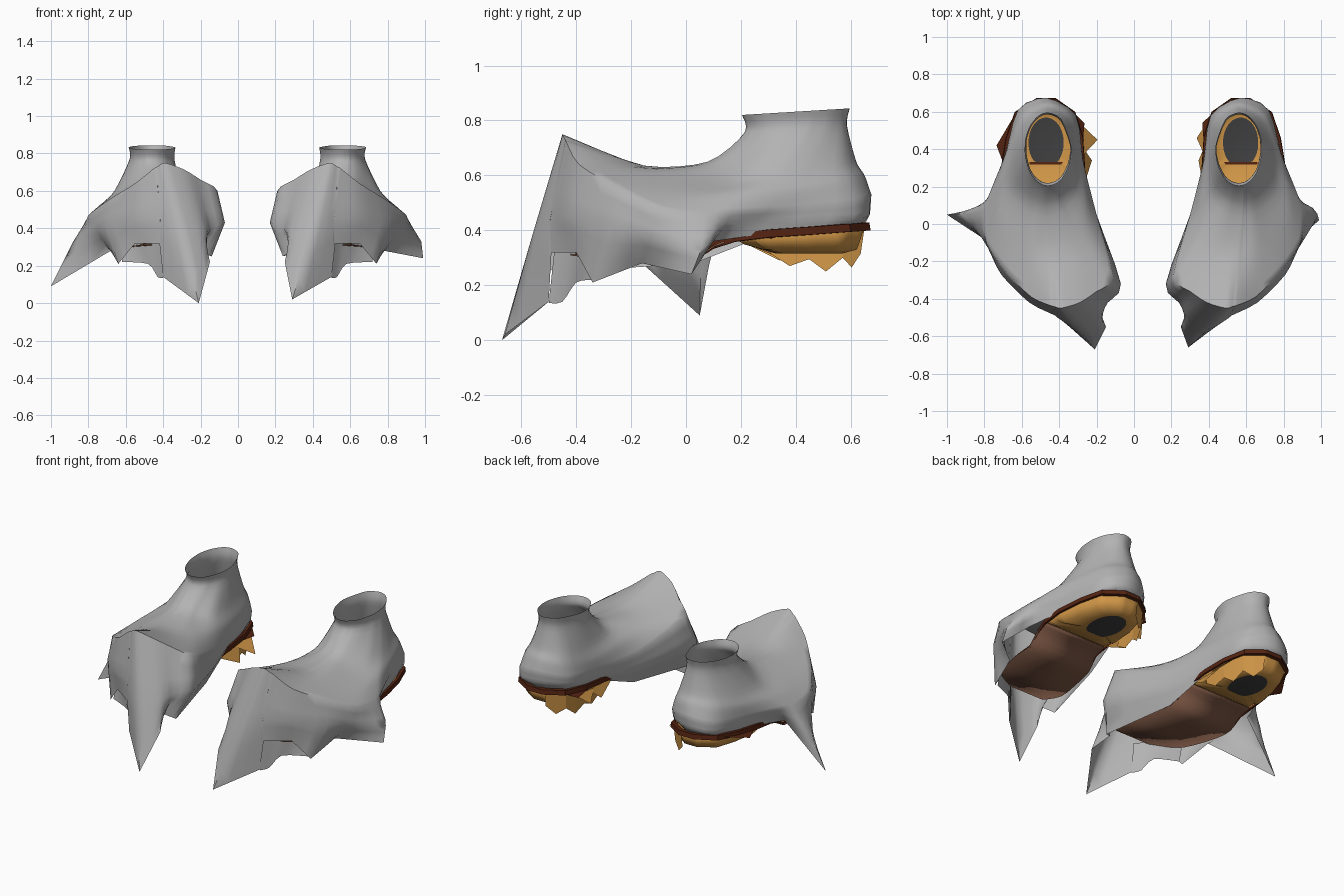
import bpy, bmesh, math
from mathutils import Vector

cube = bpy.data.objects.get("Cube")
if cube:
    bpy.data.objects.remove(cube, do_unlink=True)


def material(name, rgb):
    mat = bpy.data.materials.new(name)
    mat.use_nodes = True
    mat.diffuse_color = (*rgb, 1)
    mat.node_tree.nodes["Principled BSDF"].inputs["Base Color"].default_value = (*rgb, 1)
    return mat


GREY = material("worn grey", (.45, .45, .45))
OCHRE = material("ochre lining", (.63, .305, .063))
MAROON = material("dark maroon", (.088, .017, .006))
BROWN = material("sole brown", (.21, .098, .06))
BLACK = material("heel black", (.05, .05, .05))

# Upper cross-sections, each running toe -> outer side -> heel -> inner side
ANGLES = (0, 12, 18, 35, 55, 80, 100, 110, 130, 155, 180, 215, 265, 295, 320, 332, 345)
FLARE = [(-.45, .09, .65), (-.48, .08, .65), (-.49, .085, .65), (-.53, .1, .645), (-.58, .13, .62),
         (-.65, .2, .59), (-.66, .3, .6), (-.655, .36, .605), (-.63, .45, .62), (-.57, .57, .64),
         (-.46, .62, .65), (-.35, .56, .64), (-.31, .38, .62), (-.31, .2, .62), (-.37, .13, .635),
         (-.39, .115, .645), (-.41, .1, .65)]
INSTEP = [(-.42, -.15, .635), (-.46, -.15, .635), (-.48, -.145, .63), (-.55, -.13, .62), (-.65, -.06, .57),
          (-.73, .05, .53), (-.73, .17, .53), (-.72, .24, .535), (-.67, .42, .55), (-.6, .59, .58),
          (-.46, .65, .6), (-.33, .58, .57), (-.28, .36, .54), (-.25, .1, .56), (-.26, -.07, .6),
          (-.31, -.11, .62), (-.36, -.14, .63)]
CROWN = [(-.39, -.45, .75), (-.43, -.44, .73), (-.45, -.435, .72), (-.55, -.39, .64), (-.68, -.26, .56),
         (-.79, -.1, .48), (-.8, .07, .46), (-.77, .17, .47), (-.69, .37, .48), (-.62, .61, .5),
         (-.47, .675, .53), (-.31, .58, .5), (-.27, .33, .48), (-.2, .05, .48), (-.11, -.28, .6),
         (-.2, -.36, .66), (-.29, -.42, .715)]
SIDE = [(-.3, -.56, .38), (-.41, -.5, .42), (-.42, -.49, .45), (-.56, -.42, .45), (-.71, -.27, .42),
        (-.78, -.13, .37), (-.88, .055, .33), (-.77, .14, .41), (-.7, .3, .43), (-.62, .61, .44),
        (-.47, .67, .46), (-.31, .57, .45), (-.27, .31, .42), (-.2, .05, .38), (-.07, -.32, .43),
        (-.14, -.42, .41), (-.19, -.5, .4)]
HEM = [(-.21, -.67, 0), (-.4, -.5, .14), (-.42, -.49, .32), (-.55, -.4, .32), (-.64, -.34, .21),
       (-.68, -.16, .28), (-1, .05, .09), (-.75, .1, .36), (-.7, .27, .385), (-.62, .59, .41),
       (-.47, .65, .42), (-.32, .55, .41), (-.28, .3, .385), (-.24, .03, .28), (-.14, -.41, .25),
       (-.2, -.45, .28), (-.15, -.55, .22)]

# Sole stations: y, outer x, inner x, z
SOLE = [(-.42, -.5, -.22, .315), (-.3, -.62, -.18, .3), (-.1, -.68, -.22, .29), (.02, -.69, -.25, .29),
        (.1, -.7, -.265, .345), (.18, -.7, -.27, .37), (.3, -.7, -.27, .385), (.45, -.675, -.28, .395),
        (.58, -.63, -.32, .405), (.65, -.52, -.42, .41)]


def spline(a, b, c, d, t):
    m, n = (c - a) * .4, (d - b) * .4
    return (b * (2*t**3 - 3*t*t + 1) + m * (t**3 - 2*t*t + t)
            + c * (3*t*t - 2*t**3) + n * (t**3 - t*t))


def densify(pts, steps, closed, smooth=True):
    pts = [Vector(p) for p in pts]
    n, out = len(pts), []
    pick = (lambda i: pts[i % n]) if closed else (lambda i: pts[max(0, min(n - 1, i))])
    for i in range(n if closed else n - 1):
        for s in range(steps):
            t = s / steps
            out.append(spline(pick(i-1), pick(i), pick(i+1), pick(i+2), t) if smooth
                       else pick(i).lerp(pick(i+1), t))
    return out if closed else out + [pts[-1]]


def build(name, verts, faces, mats, flip, smooth=False, rule=None, thick=0):
    """Mesh from points given for the right foot; flip makes the left one."""
    me = bpy.data.meshes.new(name)
    me.from_pydata([(.1 - v[0], v[1], v[2]) if flip else tuple(v) for v in verts], [], faces)
    for m in mats:
        me.materials.append(m)
    bm = bmesh.new()
    bm.from_mesh(me)
    bmesh.ops.recalc_face_normals(bm, faces=bm.faces)
    bm.to_mesh(me)
    bm.free()
    if rule:
        for p in me.polygons:
            p.material_index = rule(p)
    ob = bpy.data.objects.new(name, me)
    bpy.context.collection.objects.link(ob)
    if thick:
        ob.modifiers.new("thickness", 'SOLIDIFY').thickness = thick
    if smooth:
        bpy.ops.object.select_all(action='DESELECT')
        ob.select_set(True)
        bpy.context.view_layer.objects.active = ob
        bpy.ops.object.shade_smooth_by_angle(angle=math.radians(60))


def strips(rings, closed=True):
    """Stack rings of equal length into vertices and quads."""
    n = len(rings[0])
    verts = [p for r in rings for p in r]
    faces = [(k*n + i, k*n + (i+1) % n, (k+1)*n + (i+1) % n, (k+1)*n + i)
             for k in range(len(rings) - 1) for i in range(n if closed else n - 1)]
    return verts, faces


def ankle_ring(rx, ry, z):
    return [(-.46 - rx * math.sin(math.radians(a)), .4 - ry * math.cos(math.radians(a)),
             z - .012 * math.cos(math.radians(a))) for a in ANGLES]


def sole_loop(stations):
    return ([Vector((xo, y, z)) for y, xo, xi, z in stations]
            + [Vector((xi, y, z)) for y, xo, xi, z in reversed(stations)])


def scaled(p, centre, sx, sy, z):
    return Vector((centre.x + (p.x - centre.x) * sx, centre.y + (p.y - centre.y) * sy, z))


def shoe(side, flip):
    # Torn upper: ankle cuff, instep and ragged toe in one skin
    hem = list(HEM)
    if flip:
        hem[0], hem[6] = (-.19, -.66, .02), (-.89, .02, .24)
    rings = [ankle_ring(.125, .196, .832), ankle_ring(.12, .186, .77), FLARE, INSTEP, CROWN, SIDE, hem]
    dense = [densify(r, 3, True, r is not hem) for r in rings]
    columns = [densify(c[:5], 4, False)[:-1] + densify(c[4:], 3, False, False) for c in zip(*dense)]
    build(side + "_upper", *strips(list(zip(*columns))), [GREY], flip, True)

    # Fold of the upper curled in behind the toe tear
    fold = [[(-.4, -.48, .32), (-.46, -.42, .32), (-.55, -.37, .32), (-.62, -.32, .3)],
            [(-.4, -.5, .135), (-.43, -.45, .14), (-.48, -.4, .21), (-.62, -.34, .22)]]
    build(side + "_toe_fold", *strips([densify(r, 3, False) for r in fold], False), [GREY], flip, True)

    # Forefoot sole
    front = SOLE[:6]
    rows = [densify([(s[k], s[0], s[3]) for s in front], 3, False) for k in (1, 2)]
    build(side + "_forefoot_sole", *strips(rows, False), [BROWN], flip, True, thick=.006)

    # Heel cup sloping to a flat black pad with a straight front edge
    rim = densify(sole_loop(SOLE[5:]), 4, True, False)
    centre = Vector((-.47, .42, 0))
    low, pad = [], []
    for p in rim:
        low.append(scaled(p, centre, .85, .88, .33 if p.y > .25 else .35))
        a = math.atan2(p.y - .43, p.x + .47)
        pad.append(Vector((-.47 + .095 * math.cos(a), max(.325, .435 + .135 * math.sin(a)), .316)))
    verts, faces = strips([rim, low, pad])
    n = len(rim)
    faces.append(tuple(range(2*n, 3*n)))
    build(side + "_heel_cup", verts, faces, [OCHRE, BLACK], flip, True, thick=.006,
          rule=lambda p: int(len(p.vertices) > 4))

    # Ragged ochre skirt hanging on the inner side of the heel
    edge = densify(sole_loop(SOLE[6:]), 2, True, False)
    top = [p for p in edge if p.x > -.45 and p.y > .3]
    drops = (.315, .265, .3, .25, .295, .27)
    ragged = [scaled(p, centre, .96, .94, drops[i % len(drops)]) for i, p in enumerate(top)]
    build(side + "_heel_skirt", *strips([top, ragged], False), [OCHRE], flip)

    # Welt band around the whole sole edge
    loop = sole_loop(SOLE)
    mid = Vector((-.46, .15, 0))
    band = []
    for grow, lift in ((1, -.012), (1.045, -.01), (1.035, .018), (.98, .018)):
        band.append([])
        for p in loop:
            s = grow if p.y > .15 else .97
            band[-1].append(scaled(p, mid, s, s, p.z + (lift if p.y > .05 else lift * .5)))
    build(side + "_welt", *strips(band + band[:1]), [MAROON], flip)

    # Loose scraps, smaller on the left shoe
    outer_tip = (-.71, .31, .37) if flip else (-.735, .42, .37)
    outer_end = (-.68, .4, .4) if flip else (-.64, .58, .41)
    lining_tip = (-.235, .46, .31) if flip else (-.195, .45, .31)
    lower_tip = (-.245, .34, .3) if flip else (-.225, .34, .29)
    scraps = [("outer_welt_scrap", MAROON, [(-.67, .25, .39), outer_tip, outer_end]),
              ("inner_welt_scrap", MAROON, [(-.28, .34, .39), (-.265, .54, .37), (-.36, .63, .42)]),
              ("inner_lining_scrap", OCHRE, [(-.29, .54, .38), lining_tip, (-.28, .36, .37)]),
              ("lower_lining_scrap", OCHRE, [(-.28, .42, .37), lower_tip, (-.27, .2, .36)]),
              ("pad_seam", MAROON, [(-.56, .318, .328), (-.38, .318, .328),
                                    (-.38, .332, .328), (-.56, .332, .328)])]
    for name, mat, pts in scraps:
        build(side + "_" + name, pts, [tuple(range(len(pts)))], [mat], flip)


shoe("right", False)
shoe("left", True)
